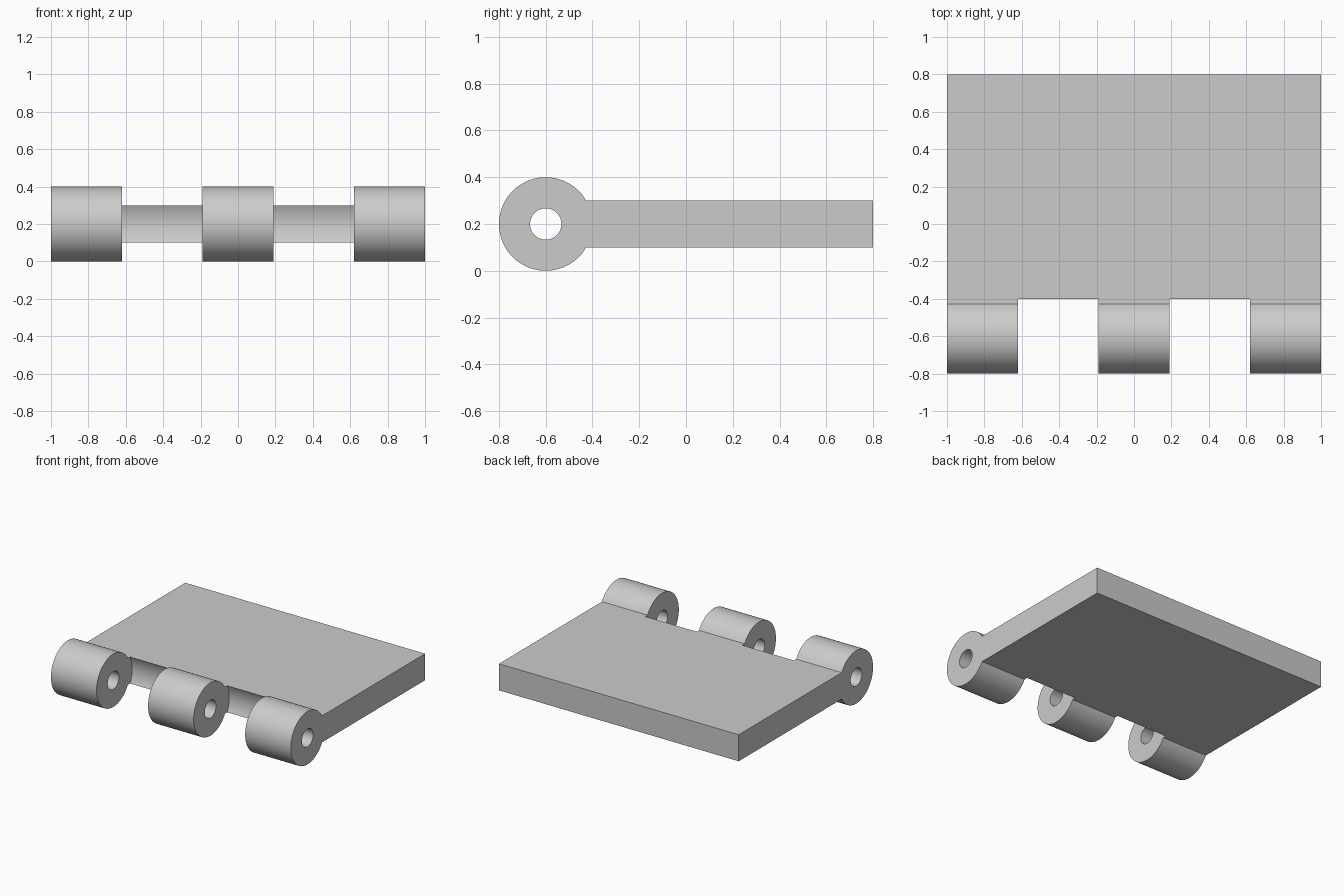
import bpy
import math

if "Cube" in bpy.data.objects:
    bpy.data.objects.remove(bpy.data.objects["Cube"])

PIN_Y, PIN_Z = -0.6, 0.2          # hinge axis
KNUCKLE_R, HOLE_R, RELIEF_R = 0.2, 0.067, 0.224
KNUCKLE_W = 0.38
GAP_W = 0.43

steel = bpy.data.materials.new("grey metal")
steel.use_nodes = True
steel.diffuse_color = (0.6, 0.6, 0.6, 1)
steel.node_tree.nodes["Principled BSDF"].inputs["Base Color"].default_value = steel.diffuse_color


def barrel(name, x, radius, width):
    """Cylinder lying along the hinge axis."""
    bpy.ops.mesh.primitive_cylinder_add(vertices=72, radius=radius, depth=width,
                                        location=(x, PIN_Y, PIN_Z),
                                        rotation=(0, math.pi / 2, 0))
    bpy.context.object.name = name
    return bpy.context.object


def combine(target, tool, operation):
    """Apply a boolean and discard the tool."""
    tool.hide_render = True
    mod = target.modifiers.new(operation.lower(), 'BOOLEAN')
    mod.operation = operation
    mod.solver = 'EXACT'
    mod.object = tool
    bpy.context.view_layer.objects.active = target
    bpy.ops.object.modifier_apply(modifier=mod.name)
    bpy.data.objects.remove(tool)


# Flat leaf, reaching forward to the hinge axis
bpy.ops.mesh.primitive_cube_add(size=1, location=(0, 0.1, PIN_Z))
leaf = bpy.context.object
leaf.name = "hinge_leaf"
leaf.scale = (2, 1.4, 0.2)
bpy.ops.object.transform_apply(location=True, rotation=True, scale=True)

# Concave reliefs between the knuckles
for side in (-1, 1):
    combine(leaf, barrel("relief_cutter", side * 0.405, RELIEF_R, GAP_W), 'DIFFERENCE')

# Three knuckles and the pin hole through them
for x in (-0.81, 0, 0.81):
    combine(leaf, barrel("knuckle", x, KNUCKLE_R, KNUCKLE_W), 'UNION')
combine(leaf, barrel("pin_cutter", 0, HOLE_R, 2.2), 'DIFFERENCE')

# Finish
leaf.data.materials.clear()
leaf.data.materials.append(steel)
for face in leaf.data.polygons:
    face.material_index = 0
bpy.ops.object.select_all(action='DESELECT')
leaf.select_set(True)
bpy.context.view_layer.objects.active = leaf
bpy.ops.object.shade_smooth_by_angle(angle=math.radians(30))
